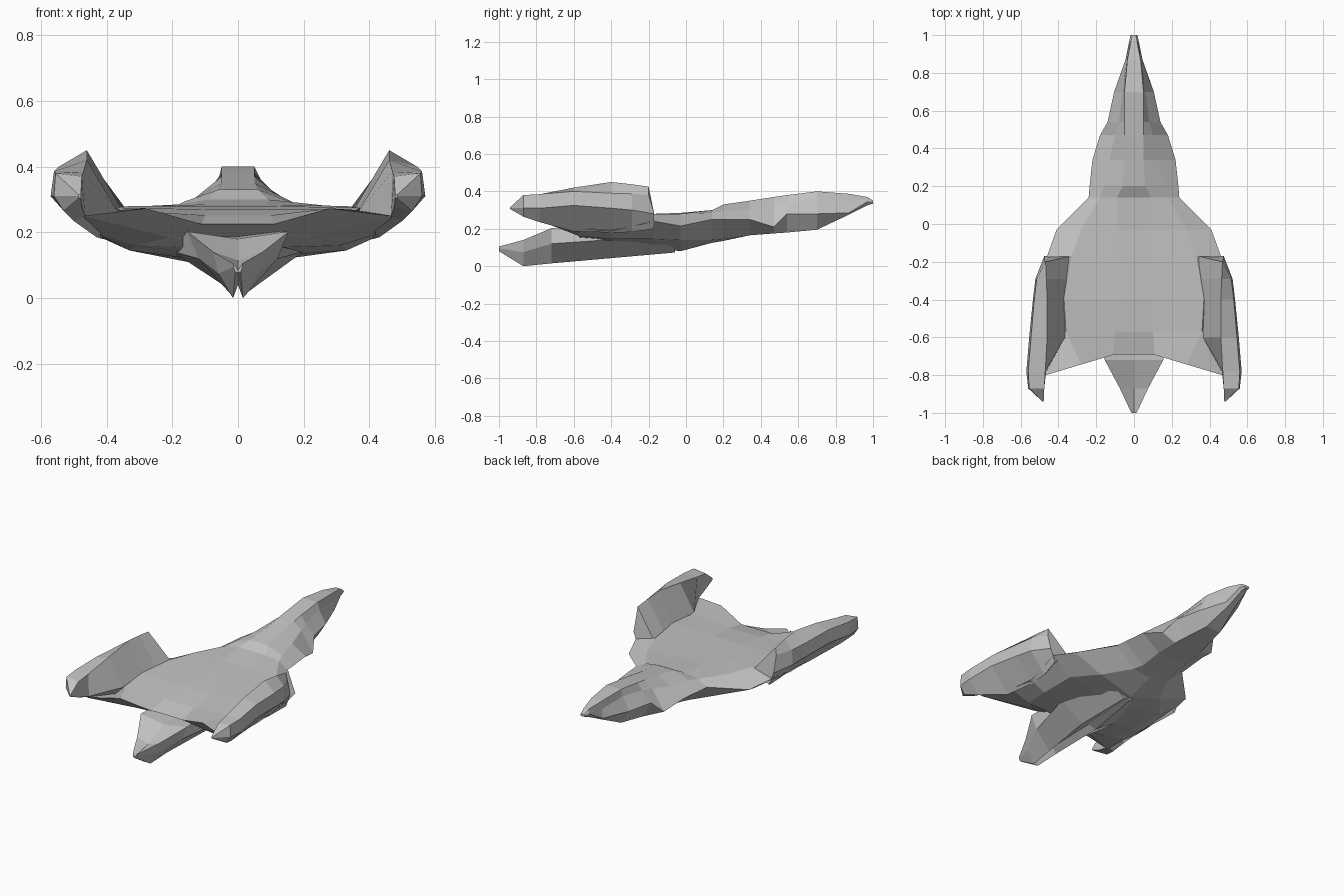
import bpy
import bmesh

# Remove the default cube only
default_cube = bpy.data.objects.get("Cube")
if default_cube:
    bpy.data.objects.remove(default_cube, do_unlink=True)


def make_material(name, colour):
    material = bpy.data.materials.new(name)
    material.use_nodes = True
    material.diffuse_color = colour
    shader = material.node_tree.nodes["Principled BSDF"]
    shader.inputs["Base Color"].default_value = colour
    return material


hull_grey = make_material("hull grey", (.55, .55, .55, 1))


def loft(name, rings):
    """Skin a sequence of closed rings that share one point count, and cap the ends."""
    bm = bmesh.new()
    loops = [[bm.verts.new(point) for point in ring] for ring in rings]
    count = len(loops[0])
    for ring, following in zip(loops, loops[1:]):
        for i in range(count):
            j = (i + 1) % count
            bm.faces.new((ring[i], ring[j], following[j], following[i]))
    bm.faces.new(loops[0])
    bm.faces.new(reversed(loops[-1]))
    bmesh.ops.remove_doubles(bm, verts=bm.verts, dist=.0005)
    bmesh.ops.recalc_face_normals(bm, faces=bm.faces)
    mesh = bpy.data.meshes.new(name)
    bm.to_mesh(mesh)
    bm.free()
    mesh.materials.append(hull_grey)
    obj = bpy.data.objects.new(name, mesh)
    bpy.context.collection.objects.link(obj)
    return obj


def symmetric_ring(y, top_z, half, bottom_z):
    """Close a right-hand half section with its mirrored left half."""
    left = [(-x, z) for x, z in reversed(half)]
    section = [(0, top_z)] + half + [(0, bottom_z)] + left
    return [(x, y, z) for x, z in section]


# Main body: y, top rim, shoulder, side edge, belly rim, belly centre height
neck_sections = [
    (1, (.01, .35), (.015, .345), (.018, .34), (.01, .335), .335),
    (.97, (.015, .37), (.02, .36), (.025, .345), (.015, .325), .325),
    (.87, (.035, .387), (.038, .34), (.045, .285), (.02, .275), .275),
    (.7, (.05, .4), (.06, .36), (.105, .28), (.05, .195), .195),
    (.54, (.05, .38), (.08, .34), (.14, .28), (.08, .18), .18),
    (.47, (.05, .37), (.1, .33), (.18, .21), (.09, .175), .175),
    (.34, (.05, .35), (.13, .305), (.22, .25), (.1, .165), .165),
]
body_sections = [
    (.2, (.06, .33), (.16, .295), (.235, .25), (.1, .145), .135),
    (.14, (.09, .3), (.18, .285), (.24, .25), (.12, .14), .125),
    (-.03, (.09, .285), (.28, .28), (.41, .215), (.22, .14), .08),
    (-.17, (.09, .28), (.33, .28), (.46, .24), (.33, .145), .1),
    (-.4, (.09, .27), (.37, .275), (.43, .19), (.33, .145), .12),
    (-.57, (.1, .252), (.36, .268), (.44, .2), (.31, .16), .15),
    (-.69, (.11, .225), (.28, .273), (.47, .25), (.21, .185), .185),
]


def shape_front(ring):
    """Sweep the leading edge forward at its corners and rake its underside back."""
    return [
        (x, y - .3 * max(0, abs(x) - .1) + (.09 if z < .2 else 0), z)
        for x, y, z in ring
    ]


body_rings = [
    symmetric_ring(y, top[1], [top, shoulder, edge, belly], centre)
    for y, top, shoulder, edge, belly, centre in neck_sections + body_sections
]
body_rings[-1] = shape_front(body_rings[-1])
loft("main_body", body_rings)

# Upturned side pods: y, inner foot, crest, outer ridge, chine, lower edge
pod_sections = [
    (-.2, (.34, .27), (.468, .425), (.473, .38), (.475, .28), (.445, .2)),
    (-.29, (.352, .268), (.464, .438), (.515, .387), (.522, .3), (.42, .182)),
    (-.4, (.37, .268), (.46, .45), (.528, .39), (.535, .31), (.41, .18)),
    (-.6, (.365, .262), (.46, .42), (.545, .4), (.555, .325), (.43, .185)),
    (-.78, (.465, .25), (.47, .385), (.56, .385), (.57, .31), (.5, .235)),
    (-.87, (.475, .275), (.475, .37), (.555, .38), (.56, .31), (.53, .265)),
    (-.94, (.478, .305), (.478, .315), (.485, .315), (.485, .31), (.483, .305)),
]


def lean_rear(ring):
    """Bring the low points of the rear face further back than its crest."""
    return [(x, y + .03 * (z < .3), z) for x, y, z in ring]


for side_name, side in (("left", 1), ("right", -1)):
    rings = [
        [(side * x, y, z) for x, z in section]
        for y, *section in pod_sections
    ]
    rings[0] = lean_rear(rings[0])
    loft(side_name + "_pod", rings)

# Forked keel: y, trough height, blade rim, flank, lower point, notch height
keel_sections = [
    (-.06, .13, (.03, .15), (.1, .13), (.02, .073), .078),
    (-.4, .2, (.15, .2), (.2, .142), (.05, .043), .06),
    (-.72, .18, (.155, .203), (.12, .12), (.025, .015), .05),
    (-.87, .115, (.075, .14), (.06, .075), (.015, 0), .04),
    (-1, .085, (.014, .105), (.014, .095), (.008, .08), .08),
]
loft("forked_keel", [
    symmetric_ring(y, trough, [rim, flank, point], notch)
    for y, trough, rim, flank, point, notch in keel_sections
])
